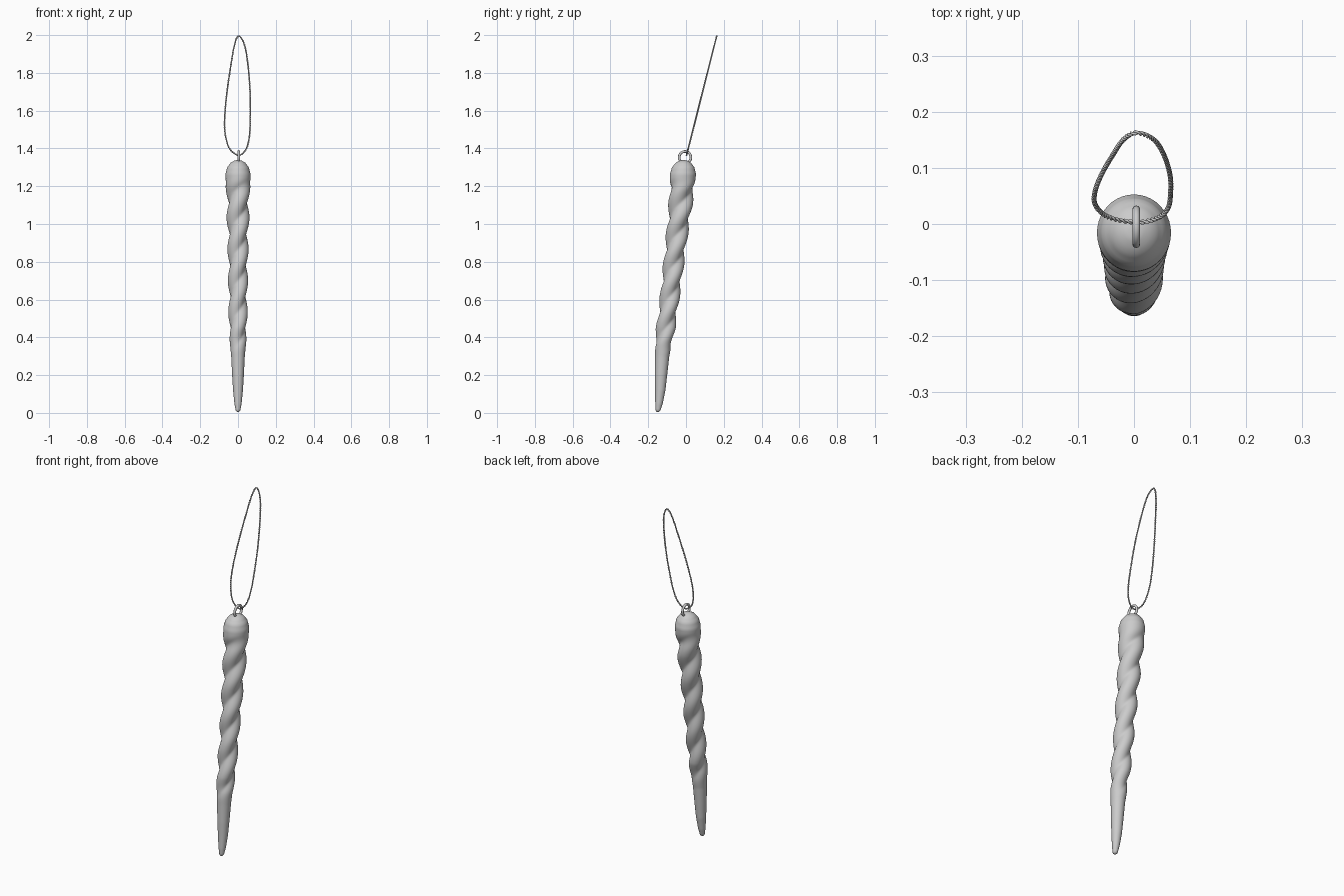
import bpy, bmesh, math
from mathutils import Vector

if "Cube" in bpy.data.objects:
    bpy.data.objects.remove(bpy.data.objects["Cube"])

def make_object(name, bm):
    bmesh.ops.recalc_face_normals(bm, faces=bm.faces)
    for f in bm.faces:
        f.smooth = True
    me = bpy.data.meshes.new(name)
    bm.to_mesh(me)
    bm.free()
    ob = bpy.data.objects.new(name, me)
    bpy.context.collection.objects.link(ob)
    return ob

def skin(bm, rings, cyclic=False):
    n, m = len(rings), len(rings[0])
    for i in range(n if cyclic else n - 1):
        a, b = rings[i], rings[(i + 1) % n]
        for j in range(m):
            k = (j + 1) % m
            bm.faces.new((a[j], a[k], b[k], b[j]))

def catmull(p0, p1, p2, p3, t):
    return 0.5 * (2 * p1 + (p2 - p0) * t + (2 * p0 - 5 * p1 + 4 * p2 - p3) * t * t
                  + (3 * p1 - p0 - 3 * p2 + p3) * t ** 3)

def step(a, b, x):
    t = min(1, max(0, (x - a) / (b - a)))
    return t * t * (3 - 2 * t)

# Icicle profile: height, radius, centre y
PROFILE = [(0.0, 0.0, -0.150), (0.012, 0.012, -0.148), (0.05, 0.019, -0.143), (0.12, 0.026, -0.136),
           (0.20, 0.031, -0.132), (0.30, 0.036, -0.126), (0.37, 0.043, -0.119),
           (0.45, 0.051, -0.107), (0.62, 0.052, -0.085), (0.93, 0.057, -0.049),
           (1.10, 0.063, -0.029), (1.20, 0.065, -0.020), (1.265, 0.066, -0.016),
           (1.30, 0.057, -0.015), (1.325, 0.038, -0.014), (1.336, 0.018, -0.014), (1.34, 0.0, -0.014)]

def icicle():
    bm = bmesh.new()
    rings, sides = [], 40
    for (z0, r0, y0), (z1, r1, y1) in zip(PROFILE, PROFILE[1:]):
        steps = max(2, round((z1 - z0) / 0.009))
        for s in range(steps):
            t = s / steps
            z, r, y = z0 + (z1 - z0) * t, r0 + (r1 - r0) * t, y0 + (y1 - y0) * t
            if r < 1e-5:
                continue
            # two fat strands twisting round each other, fading at tip and cap
            w = step(0.31, 0.42, z) * (1 - step(1.16, 1.25, z))
            phase = math.pi / 2 + math.pi * (z - 0.45) / 0.165
            ring = []
            for j in range(sides):
                a = 2 * math.pi * j / sides
                c, sn = math.cos(a - phase), math.sin(a - phase)
                lobe = 0.26 * math.sqrt(c * c + 0.01) + math.sqrt(0.74 ** 2 - (0.26 * sn) ** 2)
                k = r * (1 + w * (lobe - 1))
                ring.append(bm.verts.new((k * math.cos(a), y + k * math.sin(a) * 1.04, z)))
            rings.append(ring)
    skin(bm, rings)
    bm.faces.new(rings[0])
    bm.faces.new(rings[-1])
    return make_object("twisted_icicle", bm)

icicle()

# Hanging ring, standing in the YZ plane
bpy.ops.mesh.primitive_torus_add(major_radius=0.031, minor_radius=0.0068, major_segments=40,
                                 minor_segments=12, location=(0.004, -0.005, 1.353),
                                 rotation=(0, math.pi / 2, 0))
ring = bpy.context.object
ring.name = "hanging_ring"
bpy.ops.object.shade_smooth()

# Cord loop in a plane leaning back, as x, z points
LOOP = [(0.004, 1.364), (0.042, 1.395), (0.060, 1.46), (0.065, 1.56), (0.064, 1.70), (0.052, 1.85),
        (0.034, 1.95), (0.004, 1.995), (-0.018, 1.95), (-0.036, 1.85), (-0.058, 1.70),
        (-0.070, 1.57), (-0.068, 1.48), (-0.045, 1.40)]
pts = [Vector((x, 0.003 + (z - 1.364) * 0.253, z)) for x, z in LOOP]
n = len(pts)
fine = [catmull(pts[i - 1], pts[i], pts[(i + 1) % n], pts[(i + 2) % n], s / 40)
        for i in range(n) for s in range(40)]
# even spacing along the loop
count, turns = 1000, 62
lens = [0.0]
for i in range(len(fine)):
    lens.append(lens[-1] + (fine[(i + 1) % len(fine)] - fine[i]).length)
path, seg = [], 0
for i in range(count):
    d = lens[-1] * i / count
    while lens[seg + 1] < d:
        seg += 1
    t = (d - lens[seg]) / (lens[seg + 1] - lens[seg])
    path.append(fine[seg].lerp(fine[(seg + 1) % len(fine)], t))
normal = Vector((0, 1, -0.253)).normalized()

def cord_strand(name, phase):
    bm = bmesh.new()
    rings = []
    for i, p in enumerate(path):
        side = (path[(i + 1) % count] - path[i - 1]).normalized().cross(normal)
        a = phase + 2 * math.pi * turns * i / count
        c = p + 0.0021 * (math.cos(a) * normal + math.sin(a) * side)
        rings.append([bm.verts.new(c + 0.0025 * (math.cos(b) * normal + math.sin(b) * side))
                      for b in (2 * math.pi * j / 8 for j in range(8))])
    skin(bm, rings, cyclic=True)
    return make_object(name, bm)

for k in range(2):
    cord_strand(f"cord_strand_{k + 1}", math.pi * k)
